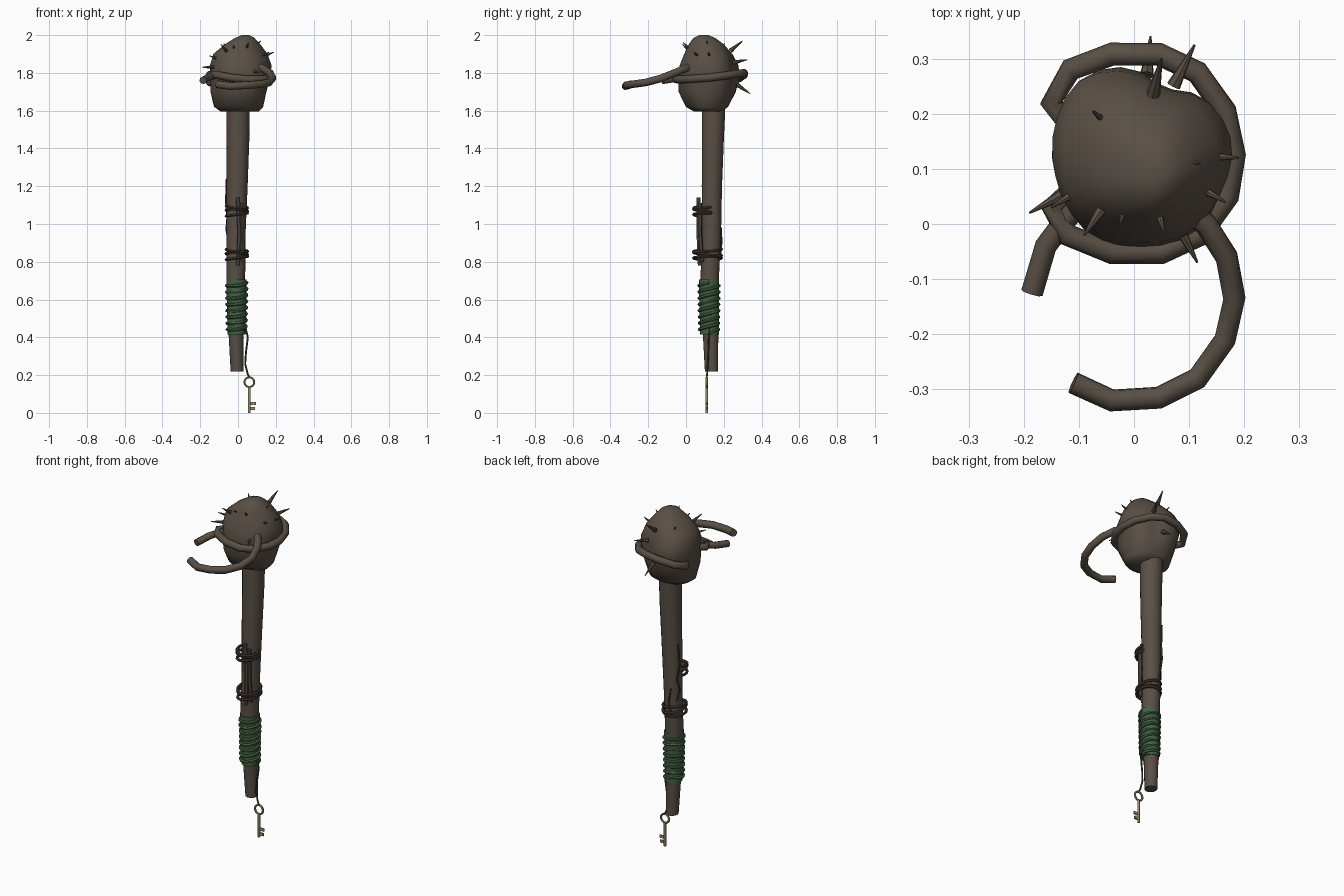
import bpy, bmesh
from math import sin, cos, pi, exp, radians
from mathutils import Vector

if "Cube" in bpy.data.objects:
    bpy.data.objects.remove(bpy.data.objects["Cube"])


def material(name, rgb):
    m = bpy.data.materials.new(name)
    m.use_nodes = True
    m.diffuse_color = (*rgb, 1)
    bsdf = m.node_tree.nodes["Principled BSDF"]
    bsdf.inputs["Base Color"].default_value = (*rgb, 1)
    bsdf.inputs["Roughness"].default_value = 0.9
    return m


WOOD = material("brown wood", (0.10, 0.078, 0.06))
DARK = material("dark twine", (0.06, 0.045, 0.036))
GREEN = material("green cloth", (0.055, 0.12, 0.055))
STRING = material("dark green string", (0.045, 0.06, 0.035))
BRASS = material("old brass", (0.33, 0.28, 0.14))


def finish(name, mesh, mat, angle=50):
    ob = bpy.data.objects.new(name, mesh)
    bpy.context.collection.objects.link(ob)
    mesh.materials.clear()
    mesh.materials.append(mat)
    bpy.ops.object.select_all(action="DESELECT")
    ob.select_set(True)
    bpy.context.view_layer.objects.active = ob
    bpy.ops.object.shade_smooth_by_angle(angle=radians(angle))
    return ob


def from_bmesh(name, bm, mat, angle=50):
    bmesh.ops.recalc_face_normals(bm, faces=bm.faces)
    mesh = bpy.data.meshes.new(name)
    bm.to_mesh(mesh)
    bm.free()
    return finish(name, mesh, mat, angle)


def loft(name, rows, mat, sides, shape=lambda a, z: 1):
    """Skin closed rings given as (z, centre x, centre y, radius x, radius y)."""
    bm = bmesh.new()
    rings = []
    for z, cx, cy, rx, ry in rows:
        ring = []
        for i in range(sides):
            a = 2 * pi * i / sides
            k = shape(a, z)
            ring.append(bm.verts.new((cx + rx * k * cos(a), cy + ry * k * sin(a), z)))
        rings.append(ring)
    for low, high in zip(rings, rings[1:]):
        for i in range(sides):
            j = (i + 1) % sides
            bm.faces.new((low[i], low[j], high[j], high[i]))
    bm.faces.new(rings[0])
    bm.faces.new(rings[-1])
    return from_bmesh(name, bm, mat)


def tube(name, points, radius, mat, closed=False, res=2):
    """Round tube along a path, turned into a mesh."""
    curve = bpy.data.curves.new(name + " path", "CURVE")
    curve.dimensions = "3D"
    curve.bevel_depth = radius
    curve.bevel_resolution = res
    curve.use_fill_caps = True
    spline = curve.splines.new("POLY")
    spline.points.add(len(points) - 1)
    for p, co in zip(spline.points, points):
        p.co = (*co, 1)
    spline.use_cyclic_u = closed
    temp = bpy.data.objects.new("temp", curve)
    bpy.context.collection.objects.link(temp)
    dg = bpy.context.evaluated_depsgraph_get()
    mesh = bpy.data.meshes.new_from_object(temp.evaluated_get(dg))
    bpy.data.objects.remove(temp)
    return finish(name, mesh, mat)


def ring(cx, cy, z, rx, ry, n=16, tilt=0.0, phase=0.0):
    return [(cx + rx * cos(a), cy + ry * sin(a), z + tilt * cos(a + phase))
            for a in (2 * pi * i / n for i in range(n))]


# Shaft
loft("shaft", [
    (0.22, -0.005, 0.135, 0.034, 0.036), (0.42, -0.01, 0.13, 0.04, 0.042),
    (0.70, -0.012, 0.125, 0.05, 0.05), (0.95, -0.01, 0.135, 0.05, 0.052),
    (1.20, -0.005, 0.137, 0.056, 0.055), (1.45, 0, 0.142, 0.06, 0.06),
    (1.66, 0, 0.147, 0.063, 0.065)], WOOD, 14)


# Knobbed head with a raised lobe and a groove at the back
def knob(a, z):
    mid = exp(-((z - 1.82) / 0.11) ** 2)
    lobe = 0.13 * exp(-((a - radians(127)) / 0.35) ** 2)
    groove = 0.2 * exp(-((a - radians(72)) / 0.35) ** 2)
    return 1 + mid * (lobe - groove) + 0.02 * sin(5 * a + 14 * z)


loft("head", [
    (1.595, 0.01, 0.115, 0.10, 0.07), (1.62, 0.005, 0.113, 0.13, 0.112),
    (1.70, 0.005, 0.112, 0.148, 0.152), (1.78, 0.012, 0.12, 0.16, 0.165),
    (1.84, 0.013, 0.122, 0.163, 0.158), (1.90, 0.01, 0.12, 0.143, 0.13),
    (1.95, 0.022, 0.11, 0.095, 0.095), (1.985, 0.035, 0.098, 0.052, 0.058),
    (2.0, 0.04, 0.095, 0.02, 0.024)], WOOD, 28, knob)

# Branches curling around and out of the head
tube("head_vine", [
    (-0.09, 0.08, 1.79), (-0.15, 0.03, 1.79), (-0.12, -0.02, 1.79), (-0.04, -0.052, 1.775),
    (0.05, -0.052, 1.765), (0.12, -0.02, 1.765), (0.17, 0.05, 1.77),
    (0.182, 0.125, 1.775), (0.165, 0.205, 1.785), (0.115, 0.275, 1.795),
    (0.045, 0.308, 1.80), (-0.04, 0.308, 1.79), (-0.115, 0.28, 1.77),
    (-0.15, 0.22, 1.75), (-0.1, 0.16, 1.74)], 0.021, WOOD)
tube("curled_branch", [
    (0.06, 0.05, 1.84), (0.13, 0.0, 1.825), (0.168, -0.06, 1.80), (0.182, -0.135, 1.77),
    (0.165, -0.21, 1.75), (0.115, -0.28, 1.74), (0.045, -0.315, 1.735),
    (-0.04, -0.32, 1.73), (-0.11, -0.288, 1.74)], 0.021, WOOD)
tube("short_branch", [
    (-0.08, 0.06, 1.80), (-0.13, 0.0, 1.785), (-0.16, -0.04, 1.775),
    (-0.185, -0.125, 1.76)], 0.02, WOOD)

# Thorns, as tip positions pointing away from the middle of the head
tips = [(-0.09, -0.02, 1.95), (-0.025, 0.0, 1.945), (-0.19, 0.02, 1.83),
        (-0.15, 0.03, 1.89), (0.05, 0.30, 1.97), (0.11, 0.325, 1.87),
        (0.03, 0.34, 1.69), (0.19, 0.12, 1.91), (0.12, 0.11, 1.97),
        (-0.075, 0.205, 1.955), (0.055, -0.015, 1.96), (0.115, -0.07, 1.80),
        (0.165, 0.04, 1.91)]
bm = bmesh.new()
for tip in tips:
    tip = Vector(tip)
    axis = (tip - Vector((0.01, 0.13, 1.83))).normalized()
    part = bmesh.ops.create_cone(bm, cap_ends=True, segments=7, radius1=0.013,
                                 radius2=0.002, depth=0.085)
    turn = axis.to_track_quat("Z", "Y")
    for v in part["verts"]:
        v.co = turn @ v.co + tip - axis * 0.0425
from_bmesh("thorns", bm, WOOD)

# Splints lashed to the front of the shaft
tube("splint_long", [(0.0, 0.073, 0.78), (0.008, 0.066, 0.95), (0.0, 0.066, 1.14)],
     0.011, WOOD, res=1)
tube("splint_short", [(0.028, 0.085, 0.80), (0.022, 0.075, 0.95), (0.022, 0.075, 1.11)],
     0.01, WOOD, res=1)
for z, back in ((1.07, 0.158), (0.84, 0.188)):
    cy, ry = (0.04 + back) / 2, (back - 0.04) / 2
    for i in range(3):
        tube("lashing", ring(-0.006, cy, z + 0.02 * (i - 1), 0.057, ry,
                             tilt=0.008, phase=2 * i), 0.008, DARK, True, 1)

# Thin rootlets along the shaft
tube("rootlet_left", [(-0.05, 0.16, 0.9), (-0.062, 0.145, 0.97), (-0.057, 0.165, 1.03),
                      (-0.064, 0.15, 1.12), (-0.06, 0.16, 1.24)], 0.005, DARK, res=1)
tube("rootlet_back", [(-0.03, 0.18, 0.82), (-0.02, 0.188, 0.9), (-0.03, 0.186, 0.98)],
     0.005, DARK, res=1)

# Green grip: sleeve and spiral wrap
loft("grip_sleeve", [(0.415, -0.008, 0.125, 0.047, 0.05),
                     (0.705, -0.008, 0.122, 0.054, 0.054)], GREEN, 16)
turns, steps = 8, 16
coil = []
for i in range(turns * steps + 1):
    t = i / (turns * steps)
    a = 2 * pi * turns * t
    r = 0.05 + 0.004 * t
    coil.append((-0.007 + r * cos(a), 0.122 + r * sin(a),
                 0.425 + 0.265 * t + 0.008 * sin(a)))
tube("grip_wrap", coil, 0.009, GREEN, res=1)

# Hanging string and key
KX, KY, KZ = 0.06, 0.11, 0.163
tube("key_string", [(0.04, 0.125, 0.45), (0.052, 0.12, 0.40), (0.042, 0.118, 0.32),
                    (0.038, 0.115, 0.26), (0.05, 0.112, 0.21), (KX, KY, KZ + 0.026)],
     0.005, STRING, res=1)
tube("key_bow", [(KX + 0.026 * cos(a), KY, KZ + 0.026 * sin(a))
                 for a in (2 * pi * i / 16 for i in range(16))], 0.006, BRASS, True, 1)
tube("key_shank", [(KX, KY, 0.138), (KX, KY, 0)], 0.007, BRASS)
bm = bmesh.new()
for z, w in ((0.05, 0.034), (0.022, 0.03)):
    for v in bmesh.ops.create_cube(bm, size=1)["verts"]:
        v.co = Vector((KX + w / 2 + v.co.x * w, KY + v.co.y * 0.008, z + v.co.z * 0.016))
from_bmesh("key_teeth", bm, BRASS, 30)
